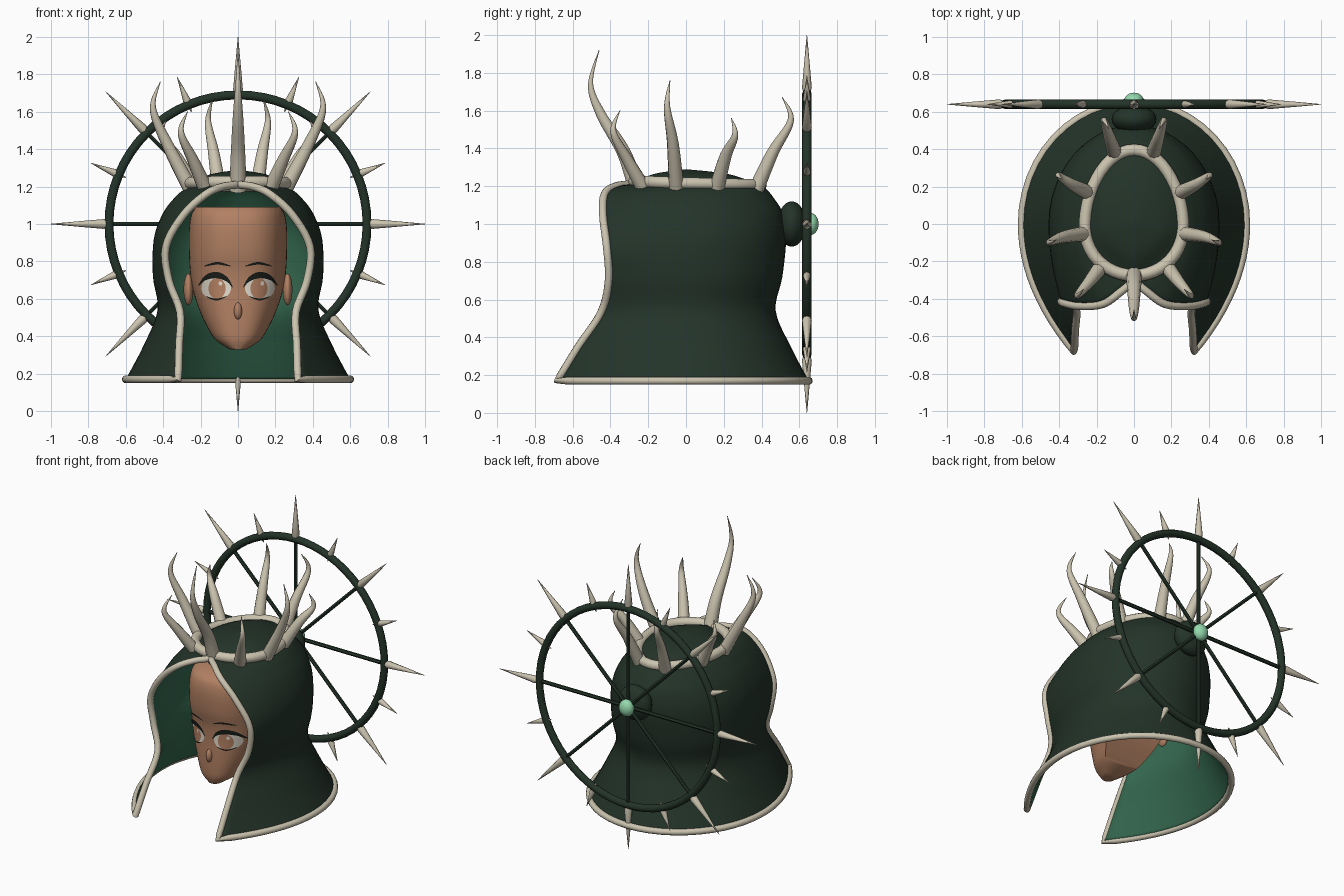
import bpy, bmesh, math
from math import sin, cos, pi, radians
from mathutils import Vector

cube = bpy.data.objects.get("Cube")
if cube:
    bpy.data.objects.remove(cube, do_unlink=True)


def material(name, rgb):
    m = bpy.data.materials.new(name)
    m.use_nodes = True
    col = (*rgb, 1)
    m.diffuse_color = col
    m.node_tree.nodes["Principled BSDF"].inputs["Base Color"].default_value = col
    return m


DARK = material("dark_green", (.017, .034, .022))
LINING = material("lining_green", (.035, .14, .08))
BONE = material("bone", (.60, .55, .43))
MINT = material("mint_gem", (.30, .70, .42))
SKIN = material("skin", (.45, .22, .125))
IRIS = material("iris_tan", (.48, .23, .13))
WHITE = material("eye_white", (.78, .73, .63))
BLACK = material("lash_black", (.01, .012, .01))


def finish(obj, angle=45):
    bpy.ops.object.select_all(action='DESELECT')
    obj.select_set(True)
    bpy.context.view_layer.objects.active = obj
    if obj.type == 'CURVE':
        bpy.ops.object.convert(target='MESH')
    bpy.ops.object.shade_smooth_by_angle(angle=radians(angle))
    return obj


def catmull(pts, n):
    """Sample a smooth path through points of any dimension."""
    out = []
    for i in range(len(pts) - 1):
        a, b, c, d = (pts[max(i - 1, 0)], pts[i], pts[i + 1], pts[min(i + 2, len(pts) - 1)])
        for k in range(n):
            t = k / n
            out.append([.5 * (2*q + (r - p)*t + (2*p - 5*q + 4*r - s)*t*t + (3*q - p - 3*r + s)*t**3)
                        for p, q, r, s in zip(a, b, c, d)])
    return out + [list(pts[-1])]


def tube(name, pts, radius, mat, radii=None, cyclic=False, res=3):
    cu = bpy.data.curves.new(name, 'CURVE')
    cu.dimensions = '3D'
    cu.bevel_depth = radius
    cu.bevel_resolution = res
    cu.use_fill_caps = True
    sp = cu.splines.new('POLY')
    sp.points.add(len(pts) - 1)
    for i, p in enumerate(pts):
        sp.points[i].co = (*p, 1)
        sp.points[i].radius = radii[i] if radii else 1
    sp.use_cyclic_u = cyclic
    obj = bpy.data.objects.new(name, cu)
    bpy.context.collection.objects.link(obj)
    cu.materials.append(mat)
    return finish(obj)


def grid_mesh(name, rows, mats, closed=False, caps=False):
    """Skin a list of equally long point rows."""
    bm = bmesh.new()
    vs = [[bm.verts.new(p) for p in r] for r in rows]
    n = len(rows[0])
    for a, b in zip(vs, vs[1:]):
        for j in range(n if closed else n - 1):
            k = (j + 1) % n
            bm.faces.new((a[j], a[k], b[k], b[j]))
    if caps:
        bm.faces.new(vs[0][::-1])
        bm.faces.new(vs[-1])
    bmesh.ops.remove_doubles(bm, verts=bm.verts, dist=.0005)
    me = bpy.data.meshes.new(name)
    bm.to_mesh(me)
    bm.free()
    for m in mats:
        me.materials.append(m)
    obj = bpy.data.objects.new(name, me)
    bpy.context.collection.objects.link(obj)
    return obj


def ball(name, loc, scale, mat):
    bpy.ops.mesh.primitive_uv_sphere_add(segments=24, ring_count=14, location=loc)
    obj = bpy.context.object
    obj.name = name
    obj.scale = scale
    obj.data.materials.append(mat)
    return finish(obj)


# Hood: each level gives edge x, y, z, then half width and z, then back y and z
levels = [(.32, -.68, .17, .60, .17, .65, .17), (.315, -.57, .35, .505, .35, .555, .35),
          (.31, -.45, .53, .43, .54, .475, .54), (.37, -.41, .70, .455, .72, .51, .72),
          (.385, -.42, .88, .45, .92, .53, .92), (.29, -.44, 1.05, .40, 1.06, .515, 1.05),
          (.17, -.43, 1.16, .33, 1.15, .47, 1.13), (.08, -.37, 1.20, .28, 1.19, .42, 1.19),
          (0, -.29, 1.215, .24, 1.22, .37, 1.215), (0, -.17, 1.265, .15, 1.265, .22, 1.265),
          (0, 0, 1.29, 0, 1.29, 0, 1.29)]
SUB = 5


def hood_row(v):
    xe, ye, ze, w, zs, b, zb = v
    half = []
    for i in range(12):
        s = 1 - i / 12
        half.append((w - (w - max(xe, 0)) * s * s, ye * s, zs + (ze - zs) * s * s))
    for i in range(13):
        a = i / 12 * pi / 2
        half.append((w * cos(a), b * sin(a), zs + (zb - zs) * sin(a) ** 2))
    return half + [(-x, y, z) for x, y, z in half[-2::-1]]


rows = [hood_row(v) for v in catmull(levels, SUB)]
hood = grid_mesh("hood", rows, [DARK, LINING])
sol = hood.modifiers.new("lining", 'SOLIDIFY')
sol.thickness = .018
sol.offset = -1
sol.material_offset = 1
finish(hood, 60)

# Trim running down both front edges and round the hem
edge = [r[0] for r in rows[:8 * SUB + 1]]
trim = edge[::-1] + rows[0][1:-1] + [(-x, y, z) for x, y, z in edge[:-1]]
tube("hood_trim", trim, .021, BONE, cyclic=True)

# Crown ring and horns
ring = []
for i in range(48):
    a = 2 * pi * i / 48
    ring.append(((.262 - .02 * sin(a)) * cos(a), .01 + (.385 if sin(a) > 0 else .285) * sin(a),
                 1.215 - .01 * sin(a)))
tube("crown_ring", ring, .033, BONE, cyclic=True)


def horn(name, pts, r):
    path = catmull(pts, 6)
    n = len(path) - 1
    tube(name, path, r, BONE, [max(.06, 1 - (i / n) ** 1.3) for i in range(n + 1)])


horn("front_horn", [(0, -.26, 1.18), (0, -.33, 1.38), (0, -.45, 1.58), (0, -.505, 1.74), (0, -.46, 1.92)], .046)
horns = {
    "front_side_horn": [(.17, -.22, 1.18), (.24, -.31, 1.34), (.305, -.385, 1.49), (.27, -.35, 1.6)],
    "side_horn": [(.25, -.05, 1.18), (.38, -.07, 1.43), (.455, -.1, 1.62), (.415, -.085, 1.76)],
    "rear_side_horn": [(.23, .16, 1.18), (.33, .21, 1.36), (.405, .26, 1.47), (.385, .24, 1.56)],
    "rear_horn": [(.10, .37, 1.18), (.13, .46, 1.38), (.16, .555, 1.55), (.135, .51, 1.67)]}
for name, pts in horns.items():
    for side, s in (("left", 1), ("right", -1)):
        horn(side + "_" + name, [(s * x, y, z) for x, y, z in pts], .041)

# Spiked wheel behind the head
HUB = Vector((0, .64, 1))


def polar(r, a):
    return HUB + Vector((r * cos(a), 0, r * sin(a)))


tube("wheel_rim", [polar(.69, 2 * pi * i / 64) for i in range(64)], .025, DARK, cyclic=True)
for i in range(16):
    a = i * pi / 8
    if i % 2 == 0:
        tube("wheel_spoke", [polar(.02, a), polar(.68, a)], .013, DARK, res=1)
        tube("long_spike", [polar(r, a) for r in (.65, .72, .84, 1)], .026, BONE, [.1, 1, .6, .05], res=2)
    else:
        tube("short_spike", [polar(r, a) for r in (.65, .715, .85)], .021, BONE, [.1, 1, .05], res=2)
ball("wheel_mount", (0, .56, 1), (.12, .075, .12), DARK)
ball("wheel_gem", (0, .66, 1), (.052, .042, .058), MINT)

# Face: each level gives z, half width, front y, back y
face = [(.33, .045, -.295, -.22), (.38, .12, -.315, -.14), (.45, .165, -.32, -.08), (.54, .207, -.32, -.02),
        (.65, .242, -.318, .02), (.75, .257, -.325, .03), (.85, .262, -.345, .03), (.97, .262, -.35, .03),
        (1.05, .25, -.335, .03), (1.09, .225, -.30, .02)]
face = catmull(face, 4)
POW = 2.5


def face_y(x, z):
    for a, b in zip(face, face[1:]):
        if a[0] <= z <= b[0]:
            t = (z - a[0]) / (b[0] - a[0])
            w, f, k = [p + (q - p) * t for p, q in zip(a[1:], b[1:])]
            return k - (k - f) * max(0, 1 - (abs(x) / w) ** POW) ** (1 / POW)
    return -.3


face_rows = []
for z, w, f, k in face:
    row = []
    for i in range(41):
        a = -pi / 2 + pi * i / 40
        row.append((w * math.copysign(abs(sin(a)) ** (2 / POW), a), k - (k - f) * abs(cos(a)) ** (2 / POW), z))
    face_rows.append(row)
finish(grid_mesh("face", face_rows, [SKIN], closed=True, caps=True), 60)
ball("nose", (0, -.317, .535), (.022, .027, .045), SKIN)


# Thin painted plates that hug the face
def on_face(x, z, lift):
    return (x, face_y(x, z) - lift, z)


def disc(name, x, z, rx, rz, lift, mat):
    rings = [[on_face(x + rx * k / 5 * cos(2*pi*i/28), z + rz * k / 5 * sin(2*pi*i/28), lift)
              for i in range(28)] for k in range(5, -1, -1)]
    finish(grid_mesh(name, rings, [mat], closed=True))


def strip(name, pts, thick, lift, mat):
    path = catmull(pts, 6)
    n = len(path) - 1
    rows = []
    for k in (-1, 0, 1):
        rows.append([on_face(x, z + k * thick * (.25 + .75 * sin(pi * i / n)), lift)
                     for i, (x, z) in enumerate(path)])
    finish(grid_mesh(name, rows, [mat]))


for side, s in (("left", 1), ("right", -1)):
    order = 1 if s > 0 else -1
    disc(side + "_eye_white", s * .117, .657, .08, .062, .003, WHITE)
    disc(side + "_iris", s * .112, .655, .046, .056, .005, IRIS)
    disc(side + "_eye_glint", s * .112 + .018, .682, .01, .012, .0065, WHITE)
    lash = [(.03, .665), (.06, .705), (.115, .727), (.175, .712), (.212, .67)]
    strip(side + "_upper_lash", [(s * x, z) for x, z in lash][::order], .017, .007, BLACK)
    low = [(.06, .613), (.115, .596), (.17, .612)]
    strip(side + "_lower_lash", [(s * x, z) for x, z in low][::order], .005, .007, BLACK)
    brow = [(.04, .775), (.11, .79), (.18, .775)]
    strip(side + "_brow", [(s * x, z) for x, z in brow][::order], .007, .004, BLACK)
    ball(side + "_ear", (s * .265, -.03, .65), (.026, .05, .085), SKIN)
